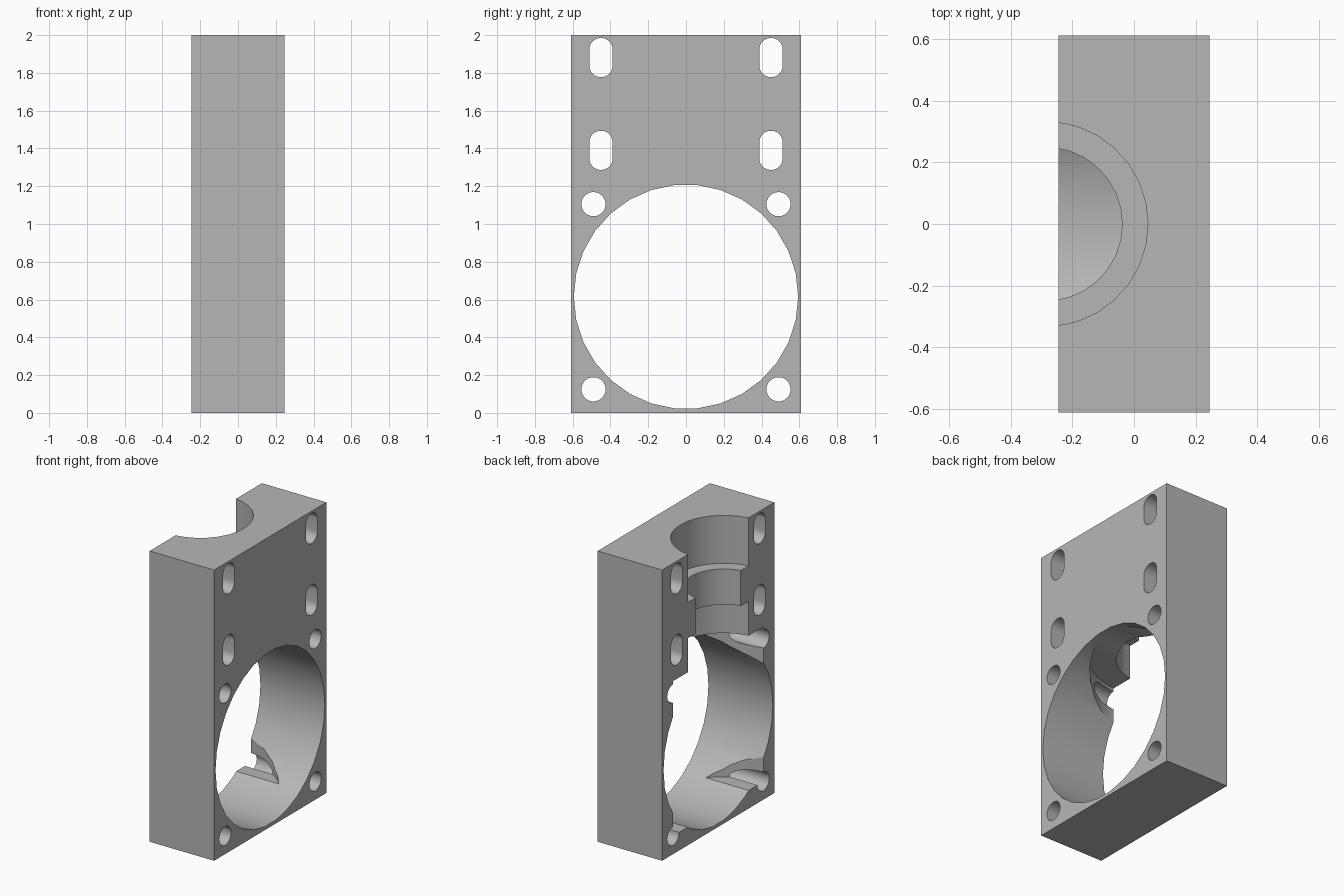
import bpy
import bmesh
from math import cos, sin, pi

W, D, H = 0.49, 1.22, 2.0      # block size along x, y, z
AXIS_X = -0.287                # vertical axis of the stepped bore
FAN_Z = 0.615
SEG = 30

old = bpy.data.objects.get("Cube")
if old:
    bpy.data.objects.remove(old, do_unlink=True)

grey = bpy.data.materials.new("plain grey")
grey.use_nodes = True
colour = (0.47, 0.47, 0.47, 1)
grey.diffuse_color = colour
grey.node_tree.nodes["Principled BSDF"].inputs["Base Color"].default_value = colour


def make_object(name, bm):
    bmesh.ops.recalc_face_normals(bm, faces=bm.faces)
    mesh = bpy.data.meshes.new(name)
    bm.to_mesh(mesh)
    bm.free()
    mesh.materials.append(grey)
    obj = bpy.data.objects.new(name, mesh)
    bpy.context.collection.objects.link(obj)
    return obj


def through_hole(name, y, z, radius, stretch=0.0):
    """Prism along x: a circle, or a slot when stretched in z."""
    bm = bmesh.new()
    ring = []
    for i in range(SEG):
        a = 2 * pi * i / SEG
        shift = stretch if i <= SEG // 2 else -stretch
        if stretch and i in (0, SEG // 2):     # flat slot sides need both ends
            ends = (-stretch, stretch) if i == 0 else (stretch, -stretch)
        else:
            ends = (shift,)
        for s in ends:
            ring.append(bm.verts.new((-W, y + radius * cos(a), z + radius * sin(a) + s)))
    face = bm.faces.new(ring)
    out = bmesh.ops.extrude_face_region(bm, geom=[face])
    moved = [v for v in out["geom"] if isinstance(v, bmesh.types.BMVert)]
    bmesh.ops.translate(bm, verts=moved, vec=(2 * W, 0, 0))
    return make_object(name, bm)


def stepped_bore(name, profile):
    """Solid of revolution about the vertical bore axis."""
    bm = bmesh.new()
    rings = []
    for r, z in profile:
        rings.append([bm.verts.new((AXIS_X + r * cos(2 * pi * i / SEG),
                                    r * sin(2 * pi * i / SEG), z)) for i in range(SEG)])
    bm.faces.new(rings[0])
    bm.faces.new(rings[-1])
    for low, high in zip(rings, rings[1:]):
        for i in range(SEG):
            j = (i + 1) % SEG
            bm.faces.new((low[i], low[j], high[j], high[i]))
    return make_object(name, bm)


# Main block
bm = bmesh.new()
bmesh.ops.create_cube(bm, size=1)
bmesh.ops.scale(bm, verts=bm.verts, vec=(W, D, H))
bmesh.ops.translate(bm, verts=bm.verts, vec=(0, 0, H / 2))
block = make_object("mount_block", bm)

# Large fan opening, and the stepped bore: wide pocket, collar, neck, collar
cutters = [
    through_hole("fan_opening_cutter", 0, FAN_Z, 0.594),
    stepped_bore("bore_cutter", [(0.496, 0.125), (0.496, 1.19), (0.332, 1.19),
                                 (0.332, 1.425), (0.249, 1.425), (0.249, 1.67),
                                 (0.332, 1.67), (0.332, 2.2)]),
]
# Screw holes at the fan corners and mounting slots above
for side in (-1, 1):
    for z in (0.125, 1.105):
        cutters.append(through_hole("screw_hole_cutter", side * 0.49, z, 0.064))
    for z in (1.39, 1.881):
        cutters.append(through_hole("slot_cutter", side * 0.45, z, 0.062, 0.042))

bpy.context.view_layer.objects.active = block
for cutter in cutters:
    cutter.hide_render = True
    mod = block.modifiers.new(cutter.name, "BOOLEAN")
    mod.operation = "DIFFERENCE"
    mod.solver = "EXACT"
    mod.object = cutter
    bpy.ops.object.modifier_apply(modifier=mod.name)
    bpy.data.objects.remove(cutter, do_unlink=True)

# Smooth curved walls, keep machined edges sharp
bpy.ops.object.select_all(action="DESELECT")
block.select_set(True)
bpy.ops.object.shade_smooth_by_angle(angle=pi / 7)
